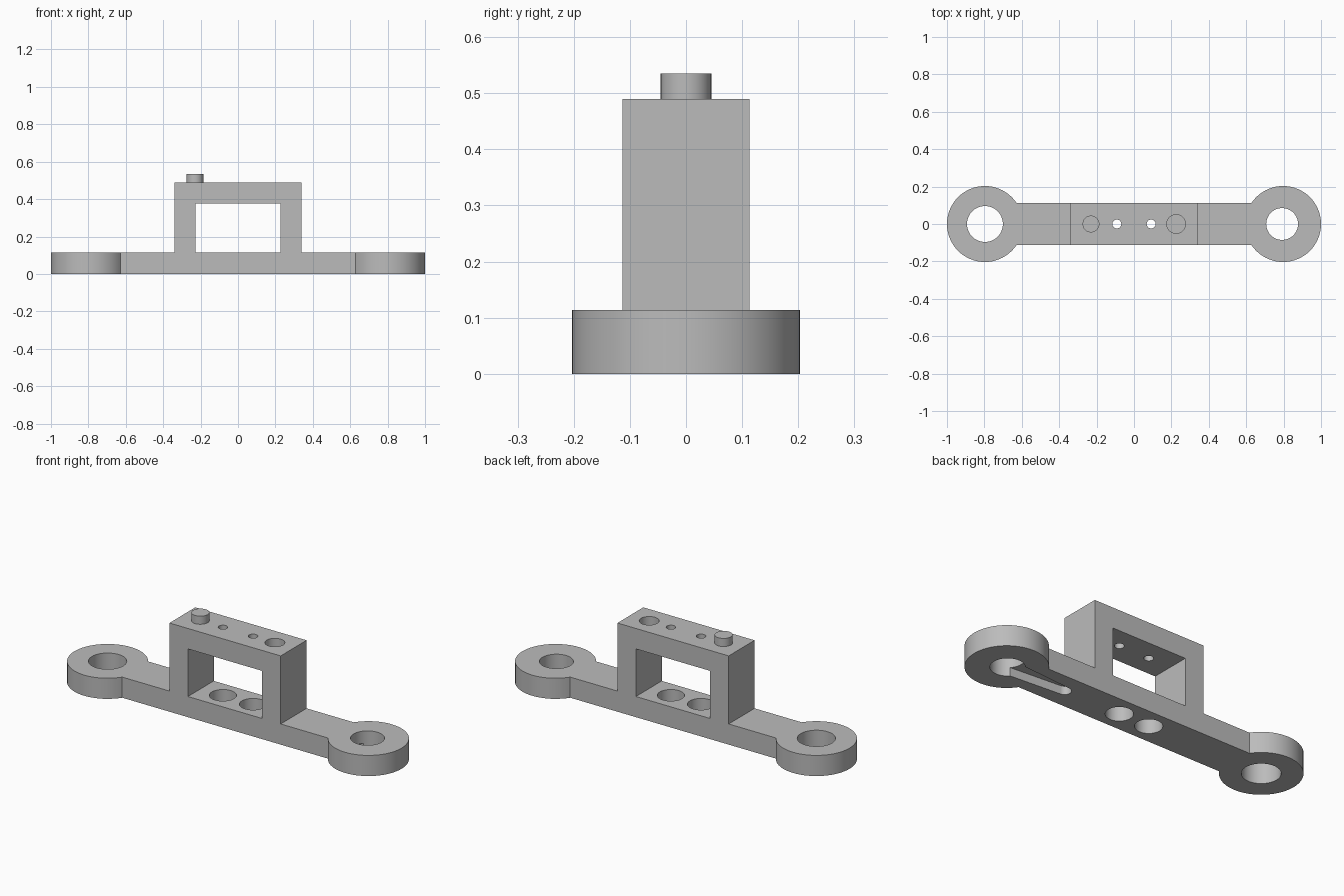
import bpy, bmesh, math
from mathutils import Vector

if "Cube" in bpy.data.objects:
    bpy.data.objects.remove(bpy.data.objects["Cube"])

grey = bpy.data.materials.new("plastic grey")
grey.diffuse_color = (0.5, 0.5, 0.5, 1)
grey.use_nodes = True
grey.node_tree.nodes["Principled BSDF"].inputs["Base Color"].default_value = grey.diffuse_color

T = 0.114      # plate thickness
W = 0.113      # half width of the bar
TOP = 0.49     # top of the bridge
END_X, END_R = 0.797, 0.203


def prism(name, pts, direction):
    """Extrude a closed outline of 3D points along a direction."""
    bm = bmesh.new()
    face = bm.faces.new([bm.verts.new(p) for p in pts])
    ext = bmesh.ops.extrude_face_region(bm, geom=[face])["geom"]
    verts = [g for g in ext if isinstance(g, bmesh.types.BMVert)]
    bmesh.ops.translate(bm, verts=verts, vec=Vector(direction))
    bmesh.ops.recalc_face_normals(bm, faces=bm.faces)
    me = bpy.data.meshes.new(name)
    bm.to_mesh(me)
    bm.free()
    me.materials.append(grey)
    ob = bpy.data.objects.new(name, me)
    bpy.context.collection.objects.link(ob)
    return ob


def arc(x, r, z, a0=0.0, a1=360.0, n=64):
    full = a1 - a0 >= 360
    return [(x + r * math.cos(math.radians(a0 + (a1 - a0) * i / n)),
             r * math.sin(math.radians(a0 + (a1 - a0) * i / n)), z)
            for i in range(n if full else n + 1)]


def disc(name, x, r, z0, z1):
    return prism(name, arc(x, r, z0), (0, 0, z1 - z0))


def combine(target, other, operation):
    mod = target.modifiers.new(operation.lower(), 'BOOLEAN')
    mod.operation = operation
    mod.solver = 'EXACT'
    mod.object = other
    bpy.context.view_layer.objects.active = target
    bpy.ops.object.modifier_apply(modifier=mod.name)
    bpy.data.objects.remove(other, do_unlink=True)


# bar with the raised bridge, as one side profile
right = [(0.70, 0), (0.70, T), (0.34, T), (0.34, TOP)]
profile = right + [(-x, z) for x, z in reversed(right)]
bracket = prism("bracket", [(x, -W, z) for x, z in profile], (0, 2 * W, 0))

# round ends and the locating pin
for s in (-1, 1):
    combine(bracket, disc("round_end", s * END_X, END_R, 0, T), 'UNION')
combine(bracket, disc("pin", -0.23, 0.045, TOP - 0.02, 0.535), 'UNION')

# bridge window
window = prism("window_cutter", [(-0.227, -0.3, T), (0.227, -0.3, T),
                                 (0.227, -0.3, 0.377), (-0.227, -0.3, 0.377)],
               (0, 0.6, 0))
combine(bracket, window, 'DIFFERENCE')

# end holes, access holes in the bar, screw holes and pin socket in the bridge
holes = [(-END_X, 0.096, -0.1, 0.2), (0.792, 0.085, -0.1, 0.2),
         (-0.092, 0.068, -0.1, 0.2), (0.092, 0.068, -0.1, 0.2),
         (-0.092, 0.024, 0.3, 0.6), (0.092, 0.024, 0.3, 0.6),
         (0.225, 0.05, TOP - 0.057, 0.6)]
for h in holes:
    combine(bracket, disc("hole_cutter", *h), 'DIFFERENCE')

# tapered lever pocket in the underside
outline = arc(0.435, 0.034, -0.1, 95, 265, 24) + arc(0.792, 0.062, -0.1, -85, 85, 24)
combine(bracket, prism("pocket_cutter", outline, (0, 0, 0.146)), 'DIFFERENCE')

# smooth round walls, crisp edges
bpy.ops.object.select_all(action='DESELECT')
bracket.select_set(True)
bpy.context.view_layer.objects.active = bracket
bpy.ops.object.shade_smooth_by_angle(angle=math.radians(30))
